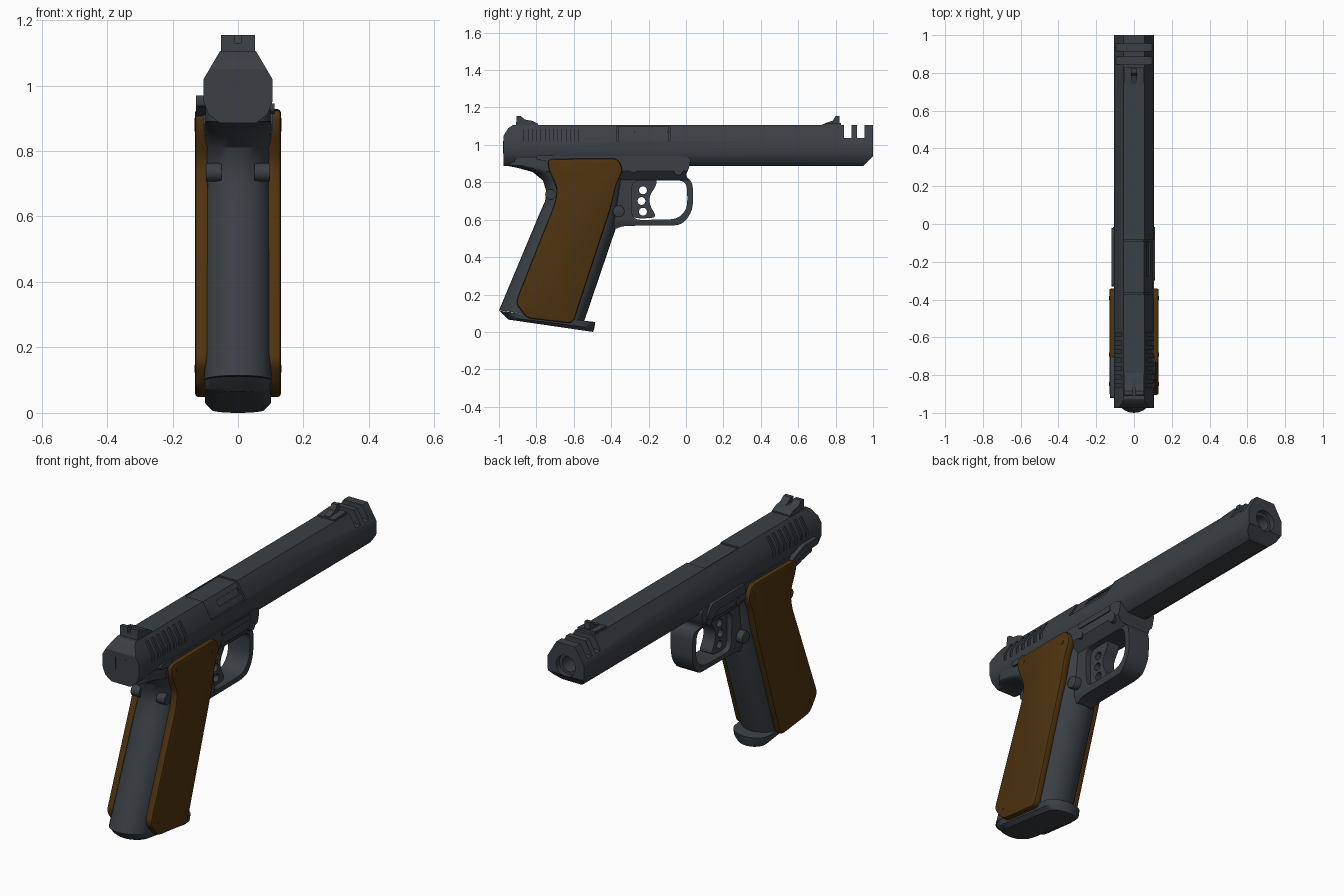
import bpy, bmesh, math
from mathutils import Vector

if "Cube" in bpy.data.objects:
    bpy.data.objects.remove(bpy.data.objects["Cube"])


def material(name, rgb):
    m = bpy.data.materials.new(name)
    m.diffuse_color = (*rgb, 1)
    m.use_nodes = True
    m.node_tree.nodes["Principled BSDF"].inputs["Base Color"].default_value = m.diffuse_color
    return m


METAL = material("blued steel", (0.042, 0.051, 0.061))
WOOD = material("walnut brown", (0.080, 0.034, 0.005))


def finish(name, bm, mat):
    bmesh.ops.recalc_face_normals(bm, faces=bm.faces)
    me = bpy.data.meshes.new(name)
    bm.to_mesh(me)
    bm.free()
    me.materials.append(mat)
    ob = bpy.data.objects.new(name, me)
    bpy.context.collection.objects.link(ob)
    return ob


def rounded(pts, r, n=4):
    """Round the corners of a closed outline."""
    out = []
    for i, p in enumerate(pts):
        p = Vector(p)
        a, b = Vector(pts[i - 1]) - p, Vector(pts[(i + 1) % len(pts)]) - p
        a = p + a.normalized() * min(r, a.length * 0.45)
        b = p + b.normalized() * min(r, b.length * 0.45)
        for k in range(n + 1):
            t = k / n
            out.append(tuple(a * (1 - t) ** 2 + p * 2 * t * (1 - t) + b * t * t))
    return out


def prism(name, pts, axis, lo, hi, mat=METAL):
    """Extrude an outline: (y,z) points along x, or (x,z) points along y."""
    bm = bmesh.new()
    put = (lambda p, d: (d, p[0], p[1])) if axis == 'x' else (lambda p, d: (p[0], d, p[1]))
    a = [bm.verts.new(put(p, lo)) for p in pts]
    b = [bm.verts.new(put(p, hi)) for p in pts]
    bm.faces.new(a)
    bm.faces.new(b)
    for i in range(len(pts)):
        j = (i + 1) % len(pts)
        bm.faces.new((a[i], a[j], b[j], b[i]))
    return finish(name, bm, mat)


def disc(name, c, r, axis, lo, hi, mat=METAL, n=24):
    pts = [(c[0] + r * math.cos(2 * math.pi * k / n), c[1] + r * math.sin(2 * math.pi * k / n)) for k in range(n)]
    return prism(name, pts, axis, lo, hi, mat)


def box(y0, y1, z0, z1):
    return [(y0, z0), (y1, z0), (y1, z1), (y0, z1)]


def apply(ob, mod):
    bpy.context.view_layer.objects.active = ob
    bpy.ops.object.modifier_apply(modifier=mod.name)


def boolean(ob, cutter, op='DIFFERENCE'):
    m = ob.modifiers.new("cut", 'BOOLEAN')
    m.operation, m.object, m.solver = op, cutter, 'EXACT'
    apply(ob, m)
    bpy.data.objects.remove(cutter)


def bevel(ob, w, seg=2, angle=40):
    m = ob.modifiers.new("bevel", 'BEVEL')
    m.width, m.segments, m.limit_method, m.angle_limit = w, seg, 'ANGLE', math.radians(angle)
    apply(ob, m)


def loft(name, levels, mat=METAL, n=12):
    """Levels: (back y, back z, front y, front z, half width, back radius, front radius)."""
    bm = bmesh.new()
    rings = []
    for yb, zb, yf, zf, w, rb, rf in levels:
        B, F = Vector((0, yb, zb)), Vector((0, yf, zf))
        d = (F - B).normalized()
        ring = []
        for k in range(n + 1):
            a = -math.pi / 2 + math.pi * k / n
            ring.append(B + d * rb * (1 - math.cos(a)) + Vector((w * math.sin(a), 0, 0)))
        for k in range(n + 1):
            a = math.pi / 2 - math.pi * k / n
            ring.append(F - d * rf * (1 - math.cos(a)) + Vector((w * math.sin(a), 0, 0)))
        rings.append([bm.verts.new(p) for p in ring])
    for a, b in zip(rings, rings[1:]):
        for i in range(len(a)):
            j = (i + 1) % len(a)
            bm.faces.new((a[i], a[j], b[j], b[i]))
    bm.faces.new(rings[0])
    bm.faces.new(rings[-1])
    return finish(name, bm, mat)


def mirror_section(half):
    return half + [(-x, z) for x, z in reversed(half)]


# Slide: side outline with muzzle ports, intersected with the faceted cross-section
SECTION = mirror_section([(0.055, 1.105), (0.105, 1.02), (0.105, 0.95), (0.09, 0.912), (0.055, 0.886)])
slide = prism("slide", [(-0.975, 0.885), (0.94, 0.88), (1.0, 0.94), (1.0, 1.11), (0.955, 1.11), (0.955, 1.037),
              (0.915, 1.037), (0.915, 1.11), (0.885, 1.11), (0.885, 1.037), (0.845, 1.037), (0.845, 1.11),
              (-0.92, 1.11), (-0.95, 1.09), (-0.975, 1.05)], 'x', -0.2, 0.2)
boolean(slide, prism("section", SECTION, 'y', -1.2, 1.2), 'INTERSECT')
boolean(slide, disc("crown", (0, 0.99), 0.056, 'y', 0.972, 1.1))
boolean(slide, disc("bore", (0, 0.99), 0.040, 'y', 0.6, 1.1))
# Grip serrations on both shoulders
for s in (1, -1):
    for k in range(7):
        y = -0.865 + 0.045 * k
        strip = [(s * x, z) for x, z in [(0.058, 1.085), (0.097, 1.018), (0.097, 0.985), (0.13, 0.985), (0.13, 1.085)]]
        boolean(slide, prism("groove", strip, 'y', y, y + 0.02))
# Ejection port with chamber block inside
boolean(slide, prism("port", [(-0.05, 1.2), (-0.05, 1.07), (0.05, 1.07), (0.08, 1.018), (0.2, 1.018), (0.2, 1.2)],
                     'y', -0.37, -0.085))
chamber = prism("chamber", [(-0.05, 1.1), (0.052, 1.1), (0.098, 1.022), (0.098, 1.01), (-0.05, 1.01)],
                'y', -0.364, -0.091)
boolean(chamber, prism("slot", [(0.058, 1.076), (0.076, 1.046), (0.2, 1.046), (0.2, 1.076)], 'y', -0.275, -0.10))

# Frame and trigger guard in one outline
frame = prism("frame_and_guard", rounded([(-0.75, 0.82), (-0.75, 0.94), (0.03, 0.94), (0.015, 0.87), (-0.005, 0.835),
              (0.037, 0.80), (0.037, 0.65), (-0.02, 0.57), (-0.34, 0.567), (-0.385, 0.545), (-0.43, 0.60),
              (-0.42, 0.80)], 0.045), 'x', -0.2, 0.2)
boolean(frame, prism("frame_section", mirror_section([(0.107, 0.95), (0.107, 0.86), (0.066, 0.812), (0.060, 0.59),
                     (0.045, 0.55), (0.045, 0.50)]), 'y', -1, 1), 'INTERSECT')
boolean(frame, prism("guard_hole", rounded([(-0.29, 0.81), (0.005, 0.81), (0.008, 0.66), (-0.045, 0.602),
                     (-0.29, 0.598)], 0.05), 'x', -0.3, 0.3))

# Trigger with three holes
trigger = prism("trigger", rounded([(-0.31, 0.82), (-0.155, 0.82), (-0.16, 0.78), (-0.195, 0.73), (-0.195, 0.68),
                (-0.155, 0.612), (-0.25, 0.605), (-0.31, 0.62)], 0.03), 'x', -0.035, 0.035)
for y, z in ((-0.23, 0.757), (-0.238, 0.70), (-0.23, 0.643)):
    boolean(trigger, disc("trigger_hole", (y, z), 0.021, 'x', -0.1, 0.1))

# Grip core with rounded straps and flared tail, plus magazine base
loft("grip_frame", [(-1.0, 0.115, -0.545, 0.055, 0.103, 0.11, 0.08), (-0.78, 0.64, -0.375, 0.555, 0.103, 0.10, 0.08),
                    (-0.753, 0.70, -0.355, 0.66, 0.103, 0.10, 0.08), (-0.748, 0.755, -0.34, 0.75, 0.103, 0.10, 0.08),
                    (-0.765, 0.81, -0.33, 0.81, 0.103, 0.10, 0.08), (-0.82, 0.855, -0.315, 0.85, 0.103, 0.10, 0.08),
                    (-0.90, 0.877, -0.31, 0.88, 0.103, 0.10, 0.08), (-0.965, 0.89, -0.30, 0.895, 0.10, 0.08, 0.08),
                    (-0.965, 0.93, -0.30, 0.93, 0.10, 0.08, 0.08)])
loft("magazine_base", [(-0.95, 0.066, -0.497, 0.0, 0.08, 0.08, 0.06), (-0.965, 0.08, -0.49, 0.02, 0.10, 0.09, 0.07),
                       (-0.995, 0.112, -0.485, 0.053, 0.102, 0.11, 0.07)])

# Wooden grip panels with screws
PANEL = rounded([(-0.74, 0.925), (-0.365, 0.928), (-0.335, 0.865), (-0.372, 0.79), (-0.405, 0.655), (-0.605, 0.045),
                 (-0.85, 0.073), (-0.912, 0.155), (-0.70, 0.69), (-0.69, 0.77), (-0.735, 0.87)], 0.03)
for s, side in ((1, "right"), (-1, "left")):
    bevel(prism("grip_panel_" + side, PANEL, 'x', *sorted((s * 0.09, s * 0.131)), WOOD), 0.01)
    for y, z in ((-0.69, 0.89), (-0.392, 0.87), (-0.847, 0.135)):
        disc("grip_screw_" + side, (y, z), 0.011, 'x', *sorted((s * 0.12, s * 0.1325)), WOOD, 12)
    # Frame pins and magazine release button
    disc("front_pin_" + side, (-0.04, 0.862), 0.024, 'x', *sorted((s * 0.05, s * 0.111)))
    disc("rear_pin_" + side, (-0.28, 0.868), 0.018, 'x', *sorted((s * 0.05, s * 0.110)))
    bevel(disc("release_button_" + side, (-0.36, 0.645), 0.032, 'x', *sorted((s * 0.03, s * 0.098))), 0.005)
    disc("strap_pin_" + side, (-0.725, 0.735), 0.028, 'x', *sorted((s * 0.05, s * 0.098)))
    # Small upright ribs on the rear face
    prism("rear_rib_" + side, box(s * 0.03 - 0.002, s * 0.03 + 0.002, 0.955, 1.02), 'y', -0.978, -0.96)

# Levers: slide stop and safety on the left, shallow rib and small lever on the right
prism("frame_rib", rounded(box(-0.29, -0.05, 0.905, 0.935), 0.014), 'x', 0.1, 0.112)
prism("slide_stop", rounded([(-0.33, 0.90), (-0.33, 0.95), (-0.05, 0.945), (-0.02, 0.91), (-0.02, 0.87), (-0.07, 0.87),
                             (-0.10, 0.90)], 0.015), 'x', -0.118, -0.09)
prism("safety_lever", rounded([(-0.92, 0.935), (-0.92, 0.97), (-0.80, 0.97), (-0.70, 0.93), (-0.72, 0.90),
                               (-0.80, 0.93)], 0.012), 'x', -0.128, -0.09)
prism("right_safety", rounded([(-0.80, 0.92), (-0.80, 0.945), (-0.70, 0.945), (-0.70, 0.91)], 0.01), 'x', 0.09, 0.112)

# Sights
rear = prism("rear_sight", [(-0.91, 1.09), (-0.905, 1.155), (-0.885, 1.155), (-0.86, 1.135), (-0.82, 1.128),
             (-0.79, 1.112), (-0.79, 1.09)], 'x', -0.052, 0.052)
boolean(rear, prism("notch", box(-0.009, 0.009, 1.13, 1.2), 'y', -1, -0.7))
prism("front_sight_base", [(0.73, 1.09), (0.73, 1.112), (0.83, 1.118), (0.83, 1.09)], 'x', -0.05, 0.05)
prism("front_sight_blade", [(0.74, 1.1), (0.74, 1.115), (0.785, 1.13), (0.80, 1.155), (0.822, 1.155), (0.822, 1.1)],
      'x', -0.016, 0.016)

# Smooth the rounded faces, keep edges crisp
for ob in bpy.context.scene.objects:
    ob.select_set(True)
bpy.context.view_layer.objects.active = slide
bpy.ops.object.shade_smooth_by_angle(angle=math.radians(32))
